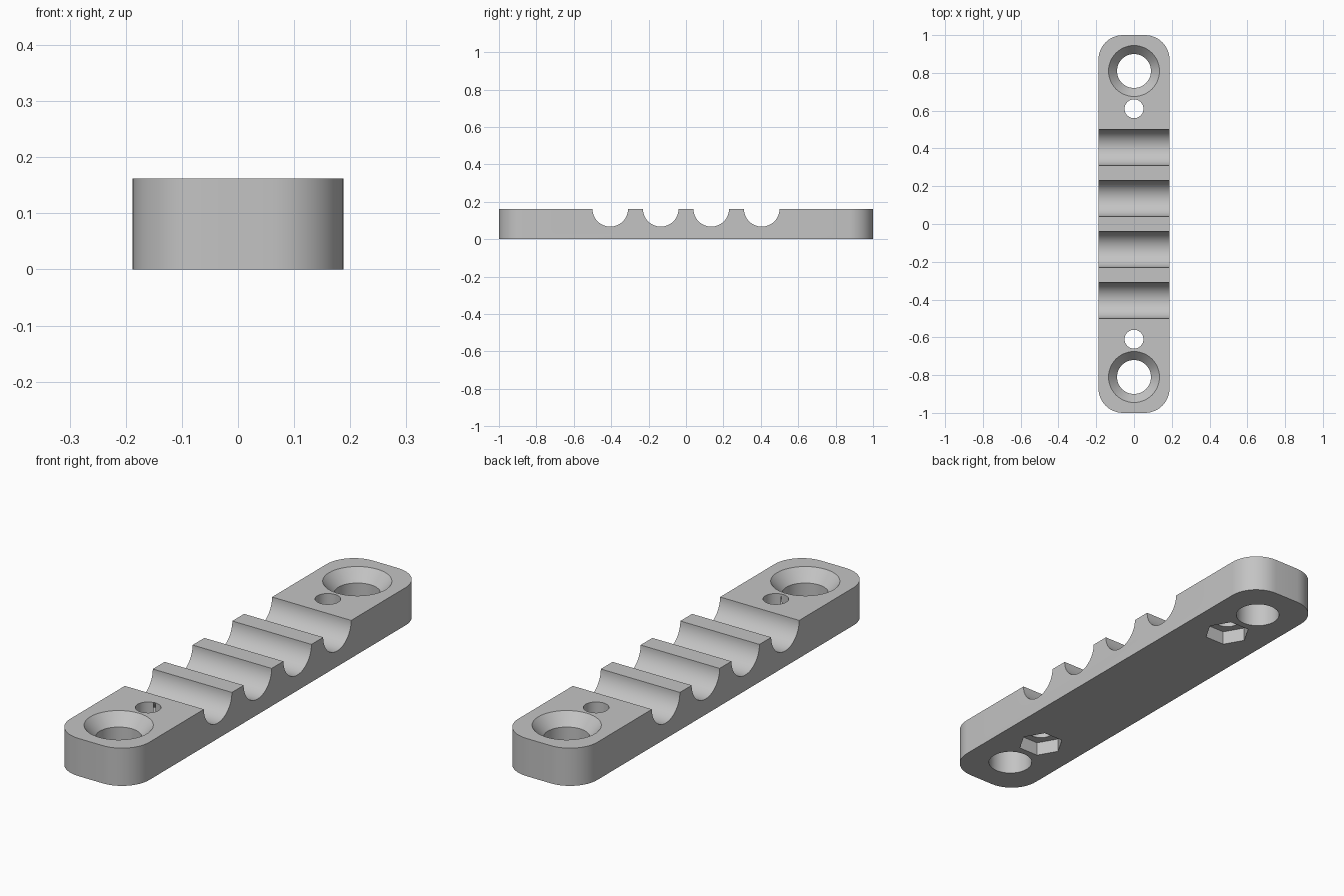
import bpy
import bmesh
from math import cos, sin, pi, radians
from mathutils import Matrix

WIDTH, LENGTH, HEIGHT = 0.376, 2.0, 0.162
CORNER = 0.13

cube = bpy.data.objects.get("Cube")
if cube:
    bpy.data.objects.remove(cube, do_unlink=True)

grey = bpy.data.materials.new("light grey")
grey.use_nodes = True
colour = (0.55, 0.55, 0.55, 1)
grey.diffuse_color = colour
grey.node_tree.nodes["Principled BSDF"].inputs["Base Color"].default_value = colour


def make_object(name, bm):
    bmesh.ops.recalc_face_normals(bm, faces=bm.faces)
    mesh = bpy.data.meshes.new(name)
    bm.to_mesh(mesh)
    bm.free()
    mesh.materials.append(grey)
    obj = bpy.data.objects.new(name, mesh)
    bpy.context.collection.objects.link(obj)
    return obj


def turned(name, profile, sides, matrix):
    """Closed solid from (radius, height) rings."""
    bm = bmesh.new()
    rings = [[bm.verts.new((r * cos(2 * pi * i / sides), r * sin(2 * pi * i / sides), z))
              for i in range(sides)] for r, z in profile]
    for low, high in zip(rings, rings[1:]):
        for i in range(sides):
            j = (i + 1) % sides
            bm.faces.new((low[i], low[j], high[j], high[i]))
    bm.faces.new(rings[0])
    bm.faces.new(rings[-1])
    bm.transform(matrix)
    return make_object(name, bm)


# Bar with rounded vertical corners
bm = bmesh.new()
bmesh.ops.create_cube(bm, size=1)
bm.transform(Matrix.Translation((0, 0, HEIGHT / 2)) @ Matrix.Diagonal((WIDTH, LENGTH, HEIGHT, 1)))
uprights = [e for e in bm.edges if abs(e.verts[0].co.z - e.verts[1].co.z) > 0.1]
bmesh.ops.bevel(bm, geom=uprights, offset=CORNER, segments=12, profile=0.5, affect='EDGES')
bar = make_object("clamp_bar", bm)

cutters = []

# Four half-round grooves across the top
for y in (-0.405, -0.135, 0.135, 0.405):
    place = Matrix.Translation((0, y, HEIGHT)) @ Matrix.Rotation(radians(90), 4, 'Y')
    cutters.append(turned("groove_cutter", [(0.095, -0.3), (0.095, 0.3)], 64, place))

for side in (-1, 1):
    # Countersunk screw hole at each end
    end = Matrix.Translation((0, side * 0.81, 0))
    sink = [(0.09, -0.1), (0.09, 0.112), (0.135, HEIGHT), (0.135, 0.3)]
    cutters.append(turned("countersink_cutter", sink, 48, end))
    # Small bolt hole with a hexagonal nut pocket underneath
    bolt = Matrix.Translation((0, side * 0.61, 0))
    cutters.append(turned("bolt_hole_cutter", [(0.05, -0.1), (0.05, 0.3)], 32, bolt))
    cutters.append(turned("nut_pocket_cutter", [(0.094, -0.1), (0.094, 0.06)], 6, bolt))

# Cut everything out of the bar
bpy.context.view_layer.objects.active = bar
bar.select_set(True)
for cutter in cutters:
    cutter.hide_render = True
    cut = bar.modifiers.new("cut", 'BOOLEAN')
    cut.operation = 'DIFFERENCE'
    cut.solver = 'EXACT'
    cut.object = cutter
    bpy.ops.object.modifier_apply(modifier=cut.name)
    bpy.data.objects.remove(cutter, do_unlink=True)

bpy.ops.object.shade_smooth_by_angle(angle=radians(25))
